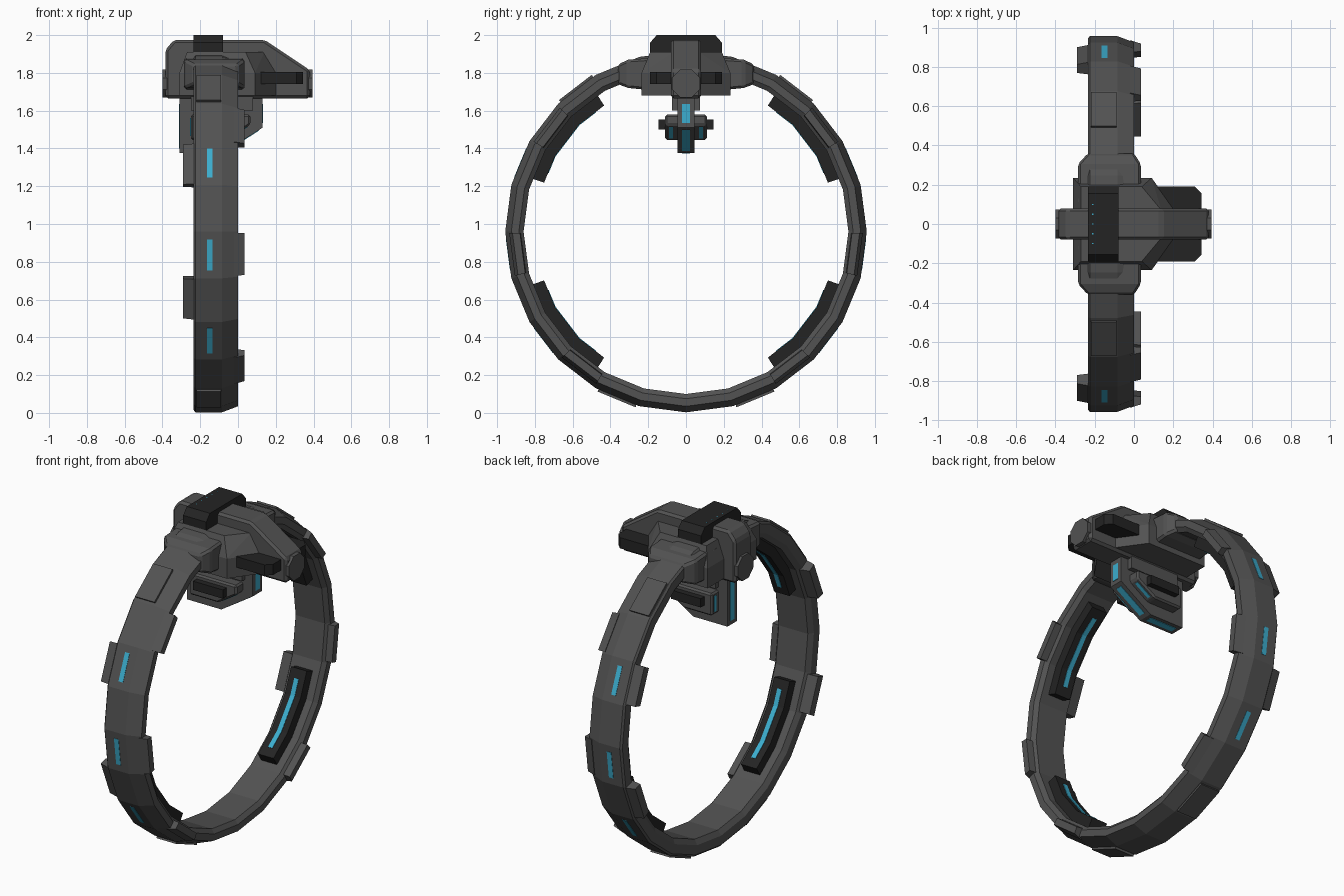
import bpy, bmesh, math

if "Cube" in bpy.data.objects:
    bpy.data.objects.remove(bpy.data.objects["Cube"])

ZC = 0.96   # ring centre height
STEP = 15   # 24-sided ring


def material(name, col):
    m = bpy.data.materials.new(name)
    m.diffuse_color = (*col, 1)
    m.use_nodes = True
    m.node_tree.nodes["Principled BSDF"].inputs["Base Color"].default_value = m.diffuse_color
    return m


GREY = material("grey_metal", (0.085, 0.085, 0.085))
DARK = material("dark_metal", (0.017, 0.017, 0.017))
CYAN = material("cyan_glow", (0.045, 0.42, 0.62))


def finish(name, bm, mat, bevel=0):
    bmesh.ops.recalc_face_normals(bm, faces=bm.faces)
    me = bpy.data.meshes.new(name)
    bm.to_mesh(me)
    bm.free()
    me.materials.append(mat)
    ob = bpy.data.objects.new(name, me)
    bpy.context.collection.objects.link(ob)
    if bevel:
        b = ob.modifiers.new("bevel", 'BEVEL')
        b.width, b.segments, b.limit_method = bevel, 1, 'ANGLE'
    return ob


def hull(name, pts, mat, bevel=0):
    bm = bmesh.new()
    for p in pts:
        bm.verts.new(p)
    bmesh.ops.convex_hull(bm, input=bm.verts)
    bmesh.ops.dissolve_limit(bm, angle_limit=0.01, verts=bm.verts, edges=bm.edges)
    return finish(name, bm, mat, bevel)


def box(name, x, y, z, mat, bevel=0):
    return hull(name, [(a, b, c) for a in x for b in y for c in z], mat, bevel)


def sweep(name, profile, a0, a1, mat, side=1, closed=False):
    """Sweep an (x, radius) profile along the faceted ring between two angles."""
    inner = [a for a in range(-90, 361, STEP) if a0 < a < a1]
    angles = list(range(0, 360, STEP)) if closed else [a0] + inner + [a1]
    bm = bmesh.new()
    rows = []
    for a in angles:
        k = math.cos(math.radians(7.5)) / math.cos(math.radians(a % STEP - 7.5))
        t = math.radians(a)
        rows.append([bm.verts.new((x, side * r * k * math.cos(t), ZC + r * k * math.sin(t)))
                     for x, r in profile])
    n = len(profile)
    for i in range(len(rows) if closed else len(rows) - 1):
        p, q = rows[i], rows[(i + 1) % len(rows)]
        for j in range(n):
            bm.faces.new((p[j], p[(j + 1) % n], q[(j + 1) % n], q[j]))
    if not closed:
        bm.faces.new(rows[0])
        bm.faces.new(rows[-1])
    return finish(name, bm, mat)


def rect(x0, x1, r0, r1):
    return [(x0, r0), (x0, r1), (x1, r1), (x1, r0)]


# main ring
sweep("ring", [(-0.215, 0.86), (-0.235, 0.89), (-0.235, 0.945), (-0.225, 0.957), (-0.085, 0.957),
               (0, 0.925), (0, 0.885), (-0.02, 0.86)], 0, 360, GREY, closed=True)

for s, tag in ((-1, "front"), (1, "back")):
    # edge clamps on both rims
    for a in (15, -30):
        sweep(f"left_clamp_{tag}", [(-0.22, 0.875), (-0.29, 0.885), (-0.29, 0.935), (-0.22, 0.95)],
              a + 0.5, a + 14.5, GREY, s)
    for a in (30, -15, -60):
        sweep(f"right_clamp_{tag}", [(-0.02, 0.875), (0.035, 0.88), (0.035, 0.92), (-0.02, 0.937)],
              a + 0.5, a + 14.5, GREY, s)
    # outer plates
    for a in (45, -75):
        sweep(f"outer_plate_{tag}", rect(-0.22, -0.09, 0.94, 0.97), a + 1, a + 14, GREY, s)
    # outer light strips
    for a in (15, -15, -45):
        sweep(f"outer_light_{tag}", rect(-0.165, -0.135, 0.953, 0.959), a + 2.5, a + 12.5, CYAN, s)
    # inner pads with light strips
    for a in (19, -57):
        sweep(f"inner_pad_{tag}", rect(-0.17, -0.065, 0.80, 0.87), a, a + 38, DARK, s)
        sweep(f"inner_light_{tag}", rect(-0.132, -0.103, 0.797, 0.803), a + 4, a + 34, CYAN, s)
    # collar joining ring and head
    hull(f"collar_{tag}",
         [(x, s * y, z) for y, xs, zs in ((0.1, (-0.285, 0.035), (1.70, 1.885)),
                                          (0.305, (-0.285, 0.035), (1.72, 1.87)),
                                          (0.36, (-0.235, 0.0), (1.74, 1.845)))
          for x in xs for z in zs], GREY, 0.012)

# head block: wide base with narrowing top
lower = [(-0.31, 0.235), (0.09, 0.235), (0.20, 0.08)]
upper = [(-0.27, 0.19), (0.04, 0.19), (0.14, 0.07)]
hull("head_block", [(x, s * y, z) for s in (-1, 1)
                    for pts, z in ((lower, 1.68), (lower, 1.80), (upper, 1.91)) for x, y in pts], GREY)

# long wedge bar through the head
bar = [(-0.385, 1.665), (-0.385, 1.92), (-0.34, 1.975), (0.14, 1.975), (0.38, 1.815), (0.38, 1.665)]
hull("wedge_bar", [(x, y, z) for x, z in bar for y in (-0.08, 0.08)], GREY, 0.014)

# octagonal end caps
for x0, x1, tag in ((-0.40, -0.37, "left"), (0.37, 0.395, "right")):
    hull(f"end_cap_{tag}", [(x, 0.08 * math.cos(math.radians(22.5 + 45 * i)),
                             1.743 + 0.08 * math.sin(math.radians(22.5 + 45 * i)))
                            for i in range(8) for x in (x0, x1)], GREY)

# dark saddle over the top, with small indicator dots
hull("top_saddle", [(x, s * y, z) for x in (-0.235, -0.08) for s in (-1, 1)
                    for y, z in ((0.19, 1.90), (0.19, 1.96), (0.155, 2.0))], DARK)
for i in range(5):
    y = -0.1 + i * 0.05
    box("indicator_dot", (-0.213, -0.207), (y - 0.003, y + 0.003), (1.995, 2.0005), CYAN)

# dark side wings on the bar
hull("side_wings", [(x, s * y, z) for z in (1.74, 1.805) for s in (-1, 1)
                    for x, y in ((0.10, 0.19), (0.31, 0.19), (0.345, 0.155))], DARK)

# hanging keel below the head
keel = [(-0.31, 1.70), (-0.31, 1.375), (-0.08, 1.375), (0.13, 1.51), (0.13, 1.70)]
hull("keel", [(x, y, z) for x, z in keel for y in (-0.045, 0.045)], GREY)
box("keel_neck", (-0.25, 0.08), (-0.075, 0.075), (1.60, 1.69), GREY)
pod = [(-0.25, 1.58), (-0.25, 1.445), (-0.06, 1.445), (0.065, 1.525), (0.065, 1.58)]
hull("keel_pod", [(x, y, z) for x, z in pod for y in (-0.11, 0.11)], GREY, 0.01)
box("keel_grips", (-0.2, 0.0), (-0.145, 0.145), (1.5, 1.553), DARK)


def edge_light(name, p, q, y0, y1, trim):
    """Thin light plate on the profile edge p-q."""
    dx, dz = q[0] - p[0], q[1] - p[1]
    length = math.hypot(dx, dz)
    ux, uz = dx / length, dz / length
    ends = [(p[0] + ux * t, p[1] + uz * t) for t in (trim, length - trim)]
    hull(name, [(x - uz * o, y, z + ux * o) for x, z in ends for y in (y0, y1)
                for o in (-0.003, 0.003)], CYAN)


# keel lights
edge_light("keel_light_left", (-0.31, 1.66), keel[1], -0.02, 0.02, 0.025)
edge_light("keel_light_bottom", keel[1], keel[2], -0.02, 0.02, 0.025)
edge_light("keel_light_slope", keel[2], keel[3], -0.02, 0.02, 0.025)
edge_light("keel_light_right", keel[3], (0.13, 1.66), -0.02, 0.02, 0.025)
for s in (-1, 1):
    edge_light("pod_light_slope", pod[2], pod[3], s * 0.068, s * 0.09, 0.02)
    edge_light("pod_light_left", pod[0], pod[1], s * 0.068, s * 0.09, 0.02)
